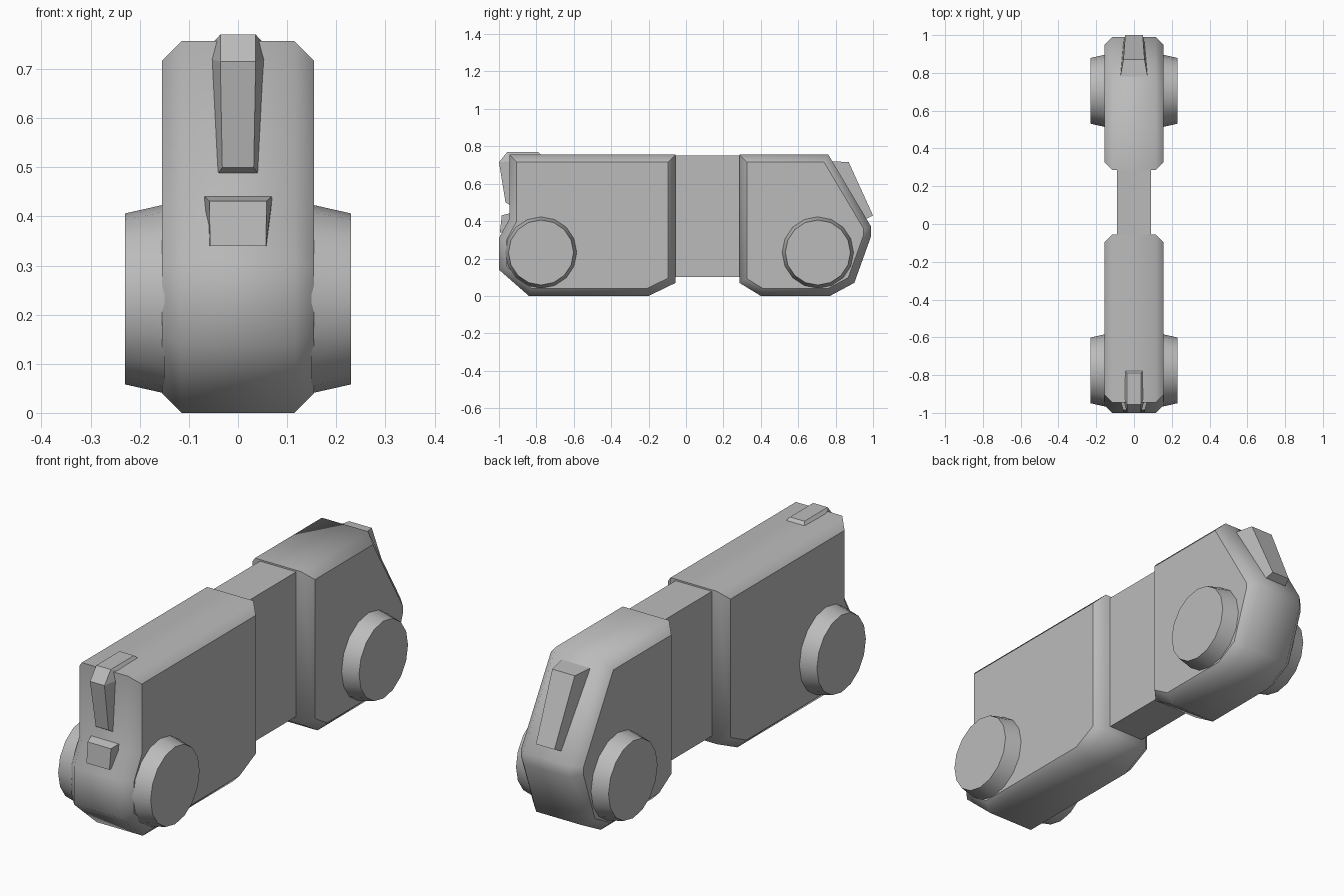
import bpy, bmesh, math
from mathutils import Matrix

cube = bpy.data.objects.get("Cube")
if cube:
    bpy.data.objects.remove(cube, do_unlink=True)

grey = bpy.data.materials.new("plain grey")
grey.use_nodes = True
colour = (0.5, 0.5, 0.5, 1)
grey.diffuse_color = colour
grey.node_tree.nodes["Principled BSDF"].inputs["Base Color"].default_value = colour


def finish(name, bm, smooth_angle=None):
    bmesh.ops.recalc_face_normals(bm, faces=bm.faces)
    mesh = bpy.data.meshes.new(name)
    bm.to_mesh(mesh)
    bm.free()
    mesh.materials.append(grey)
    obj = bpy.data.objects.new(name, mesh)
    bpy.context.collection.objects.link(obj)
    if smooth_angle:
        bpy.ops.object.select_all(action="DESELECT")
        obj.select_set(True)
        bpy.context.view_layer.objects.active = obj
        bpy.ops.object.shade_smooth_by_angle(angle=math.radians(smooth_angle))
        # Side caps stay flat
        for p in mesh.polygons:
            if abs(p.normal.x) > 0.99:
                p.use_smooth = False
    return obj


def body(name, profile, half=0.155, chamfer=0.04):
    """Side profile (y, z) extruded across x, with chamfered rims."""
    bm = bmesh.new()
    rings = [[bm.verts.new((x, y, z)) for y, z in profile]
             for x in (chamfer - half, half - chamfer)]
    caps = [bm.faces.new(r) for r in rings]
    n = len(profile)
    for i in range(n):
        j = (i + 1) % n
        bm.faces.new((rings[0][i], rings[0][j], rings[1][j], rings[1][i]))
    bmesh.ops.recalc_face_normals(bm, faces=bm.faces)
    bmesh.ops.inset_individual(bm, faces=caps, thickness=chamfer,
                               depth=chamfer, use_even_offset=True)
    return finish(name, bm, 55)


def raised_strip(name, rows):
    """Tapered strip: each row is (base y, z, half width), (outer y, z, half width)."""
    bm = bmesh.new()
    rings = []
    for (by, bz, bw), (oy, oz, ow) in rows:
        rings.append([bm.verts.new(p) for p in
                      ((-bw, by, bz), (-ow, oy, oz), (ow, oy, oz), (bw, by, bz))])
    for a, b in zip(rings, rings[1:]):
        for i in range(4):
            j = (i + 1) % 4
            bm.faces.new((a[i], a[j], b[j], b[i]))
    bm.faces.new(rings[0])
    bm.faces.new(rings[-1])
    return finish(name, bm)


def wheel(name, side, y):
    bm = bmesh.new()
    place = Matrix.Translation((side * 0.19, y, 0.232)) @ \
        Matrix.Rotation(side * math.pi / 2, 4, "Y")
    bmesh.ops.create_cone(bm, cap_ends=True, segments=16, radius1=0.192,
                          radius2=0.174, depth=0.08, matrix=place)
    return finish(name, bm, 40)


# Main bodies
body("front_body", [(-0.945, 0.757), (-0.055, 0.757), (-0.055, 0.07), (-0.2, 0),
                    (-0.84, 0), (-1, 0.14), (-1, 0.31), (-0.945, 0.41)])
body("rear_body", [(0.285, 0.757), (0.76, 0.757), (0.99, 0.37), (0.99, 0.32),
                   (0.9, 0.07), (0.77, 0), (0.4, 0), (0.285, 0.07)])

# Connecting block between the bodies
bm = bmesh.new()
bmesh.ops.create_cube(bm, size=1, matrix=Matrix.Translation((0, 0.115, 0.425))
                      @ Matrix.Diagonal((0.18, 0.4, 0.65, 1)))
finish("connector", bm)

# Wheels
for side, label in ((1, "left"), (-1, "right")):
    wheel(f"front_wheel_{label}", side, -0.775)
    wheel(f"rear_wheel_{label}", side, 0.705)

# Raised details
raised_strip("front_crest", [((-0.94, 0.485, 0.042), (-0.965, 0.5, 0.032)),
                             ((-0.94, 0.72, 0.054), (-1, 0.715, 0.036)),
                             ((-0.91, 0.75, 0.055), (-0.955, 0.77, 0.036)),
                             ((-0.77, 0.75, 0.05), (-0.79, 0.77, 0.036))])
raised_strip("front_block", [((-0.94, 0.34, 0.06), (-0.995, 0.34, 0.057)),
                             ((-0.94, 0.442, 0.07), (-0.985, 0.431, 0.058))])
raised_strip("rear_plate", [((0.96, 0.41, 0.056), (1, 0.43, 0.046)),
                            ((0.78, 0.72, 0.072), (0.87, 0.715, 0.056))])
